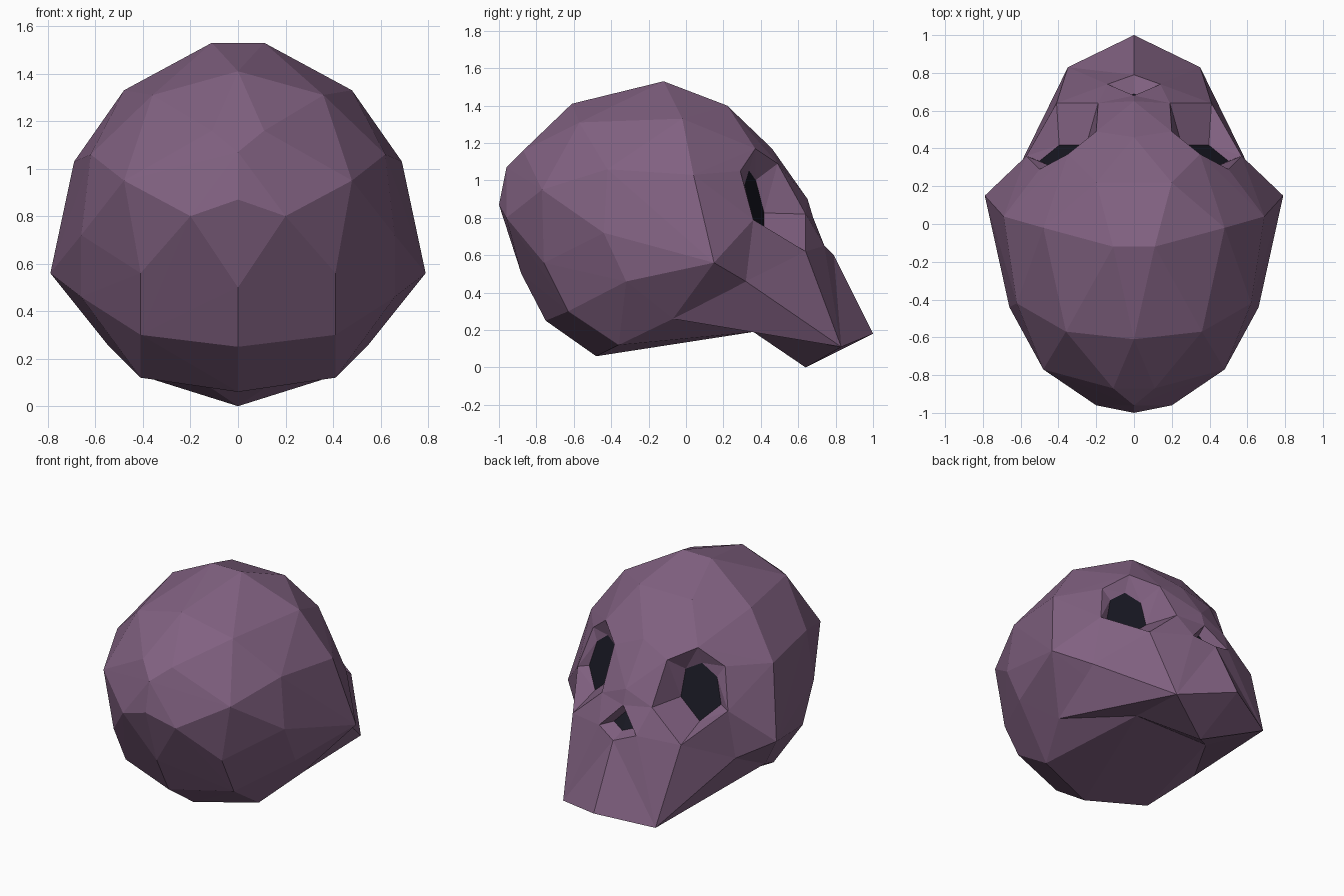
import bpy, bmesh
from mathutils import Vector

if "Cube" in bpy.data.objects:
    bpy.data.objects.remove(bpy.data.objects["Cube"])

# Cranium: right-half points, wrapped by a convex hull
cranium = {
    "crown": (.11, -.12, 1.53), "top_back": (0, -.61, 1.41), "parietal": (.36, -.57, 1.31),
    "notch": (.11, -.87, 1.16), "mid_back": (0, -.96, 1.07), "rear": (0, -1, .87),
    "rear_side": (.2, -.96, .80), "back_side": (.48, -.77, .95), "upper_side": (.62, -.42, 1.06),
    "temple_top": (.48, -.02, 1.33), "temple": (.69, .04, 1.03), "forehead": (.2, .22, 1.40),
    "side": (.66, -.44, .72), "low_side": (.66, -.32, .46), "cheekbone": (.79, .15, .56),
    "nape": (0, -.88, .50), "nape_side": (.41, -.76, .56), "neck": (0, -.75, .25),
    "neck_side": (.41, -.63, .30), "base": (0, -.48, .06), "base_side": (.41, -.36, .12),
}
# Opening of the cranium where the face joins
opening = {
    "brow_mid": (0, .46, 1.17), "brow_in": (.2, .49, 1.09), "brow": (.35, .37, 1.17),
    "brow_out": (.5, .29, 1.05), "orbit_out": (.57, .36, .79), "cheek_low": (.6, .32, .46),
    "jaw_back": (.55, -.07, .26), "palate_back": (.28, .36, .19),
}
# Face points
face = {
    "bridge": (0, .65, .90), "orbit_in": (.19, .64, .82), "orbit_low": (.41, .64, .62),
    "nose_top": (0, .68, .80), "nose_side": (.14, .74, .65), "nose_low": (0, .79, .60),
    "jaw_corner": (.35, .83, .11), "jaw_front": (0, 1, .18), "palate": (0, .64, 0),
}
patches = [
    "brow_mid brow_in orbit_in bridge", "bridge orbit_in nose_top", "nose_top orbit_in nose_side",
    "orbit_in orbit_low nose_side", "nose_side orbit_low jaw_corner",
    "nose_side jaw_corner jaw_front nose_low", "orbit_low orbit_out cheek_low",
    "orbit_low cheek_low jaw_corner", "cheek_low jaw_back jaw_corner",
    "jaw_back palate_back jaw_corner", "jaw_corner palate_back palate",
    "jaw_corner palate jaw_front",
]

bm = bmesh.new()
V = {}


def add_points(points):
    for name, (x, y, z) in points.items():
        V[name, 1] = bm.verts.new((x, y, z))
        V[name, -1] = bm.verts.new((-x, y, z)) if x else V[name, 1]


def socket(rim, shrink, push):
    """Sunken walls and a dark floor inside a rim loop."""
    centre = sum((v.co for v in rim), Vector()) / len(rim)
    inner = []
    for v in rim:
        d = v.co - centre
        inner.append(bm.verts.new(centre + Vector(a * b for a, b in zip(d, shrink)) + Vector(push)))
    for i in range(len(rim)):
        j = (i + 1) % len(rim)
        bm.faces.new((rim[i], rim[j], inner[j], inner[i]))
    bm.faces.new(inner).material_index = 1


# Hull, with the front opened for the face
add_points(cranium)
add_points(opening)
bmesh.ops.convex_hull(bm, input=bm.verts[:], use_existing_faces=False)
loop = {V[n, s] for n in opening for s in (1, -1)}
bmesh.ops.delete(bm, geom=[f for f in bm.faces if all(v in loop for v in f.verts)],
                 context='FACES_ONLY')

# Face patches, mirrored
add_points(face)
for s in (1, -1):
    for patch in patches:
        bm.faces.new([V[n, s] for n in patch.split()])
bm.faces.new((V["palate_back", 1], V["palate", 1], V["palate_back", -1]))

# Eye sockets and nose opening
for s in (1, -1):
    rim = [V[n, s] for n in
           ("brow_in", "brow", "brow_out", "orbit_out", "orbit_low", "orbit_in")]
    socket(rim, (.65, .3, .65), (0, -.10, -.03))
socket([V["nose_top", 1], V["nose_side", 1], V["nose_low", 1], V["nose_side", -1]],
       (.6, .6, .6), (0, -.08, 0))

# Clean up
bmesh.ops.delete(bm, geom=[e for e in bm.edges if not e.link_faces], context='EDGES')
bmesh.ops.delete(bm, geom=[v for v in bm.verts if not v.link_faces], context='VERTS')
bmesh.ops.triangulate(bm, faces=[f for f in bm.faces if len(f.verts) == 4])
bmesh.ops.recalc_face_normals(bm, faces=bm.faces[:])

mesh = bpy.data.meshes.new("skull")
bm.to_mesh(mesh)
bm.free()
skull = bpy.data.objects.new("skull", mesh)
bpy.context.collection.objects.link(skull)
for name, colour in (("purple_bone", (.22, .12, .22, 1)), ("socket_dark", (.01, .01, .018, 1))):
    mat = bpy.data.materials.new(name)
    mat.diffuse_color = colour
    mat.use_nodes = True
    mat.node_tree.nodes["Principled BSDF"].inputs["Base Color"].default_value = mat.diffuse_color
    mesh.materials.append(mat)
